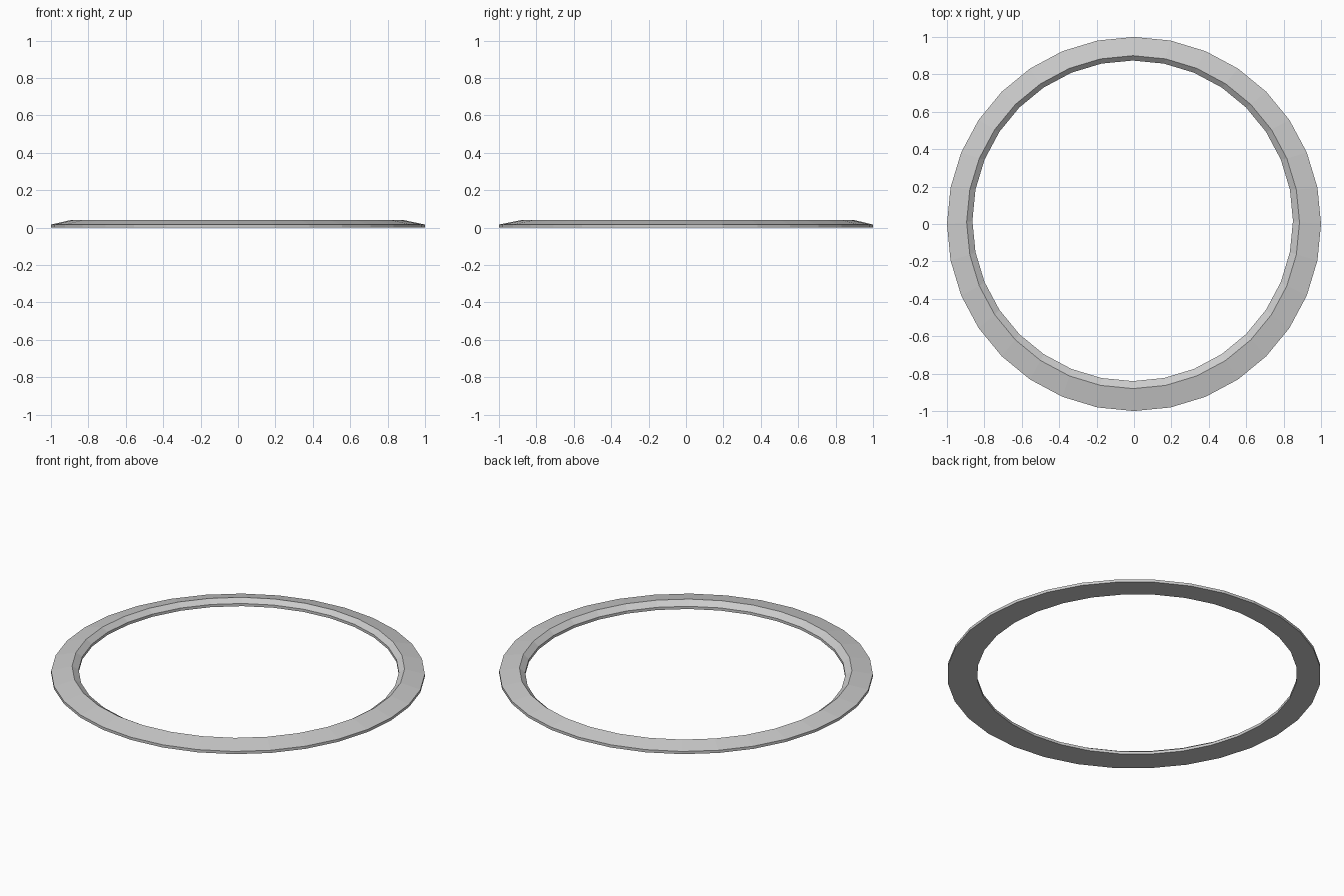
import bpy, bmesh
from math import cos, sin, tau

if "Cube" in bpy.data.objects:
    bpy.data.objects.remove(bpy.data.objects["Cube"])

SIDES = 32
# Cross-section loops: radius, height, centre x, centre y (the opening is slightly off-centre)
LOOPS = [
    (1.0, 0.0, 0.0, 0.0),          # outer bottom
    (1.0, 0.016, 0.0, 0.0),        # outer top
    (0.89, 0.04, -0.005, 0.01),    # crest
    (0.857, 0.016, -0.007, 0.017), # inner top
    (0.857, 0.0, -0.007, 0.017),   # inner bottom
]

# Bevelled flat ring
bm = bmesh.new()
rings = [[bm.verts.new((cx + r * cos(tau * i / SIDES), cy + r * sin(tau * i / SIDES), z))
          for i in range(SIDES)] for r, z, cx, cy in LOOPS]
for k, a in enumerate(rings):
    b = rings[(k + 1) % len(rings)]
    for i in range(SIDES):
        j = (i + 1) % SIDES
        bm.faces.new((a[i], a[j], b[j], b[i]))
bmesh.ops.recalc_face_normals(bm, faces=bm.faces)
mesh = bpy.data.meshes.new("flat_ring")
bm.to_mesh(mesh)
bm.free()
bpy.context.collection.objects.link(bpy.data.objects.new("flat_ring", mesh))
